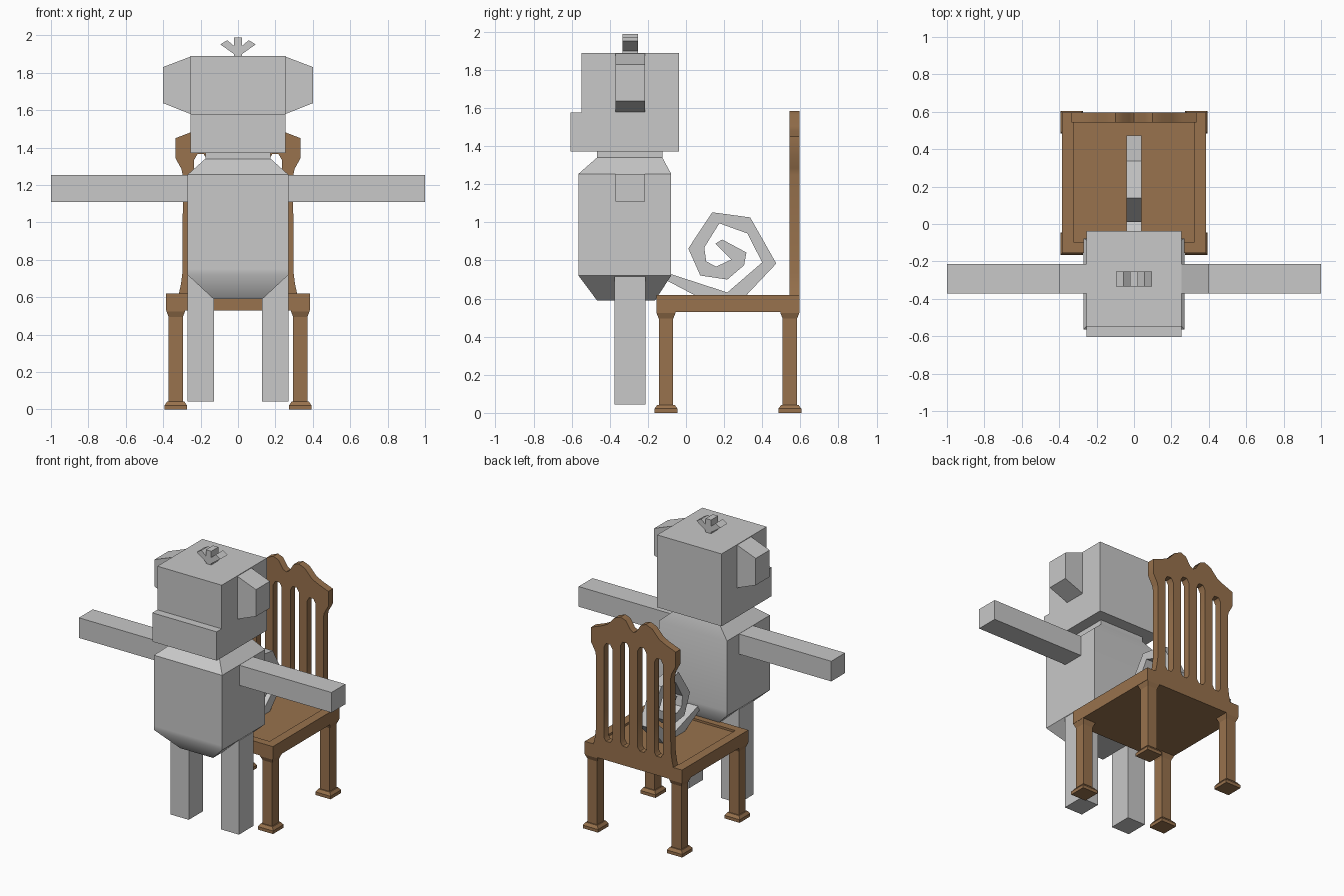
import bpy, bmesh, math

if "Cube" in bpy.data.objects:
    bpy.data.objects.remove(bpy.data.objects["Cube"])


def material(name, rgb):
    m = bpy.data.materials.new(name)
    m.diffuse_color = (*rgb, 1)
    m.use_nodes = True
    m.node_tree.nodes["Principled BSDF"].inputs["Base Color"].default_value = m.diffuse_color
    return m


GREY = material("plain grey", (0.58, 0.58, 0.58))
BROWN = material("wood brown", (0.314, 0.168, 0.074))


def finish(name, bm, mat):
    bmesh.ops.recalc_face_normals(bm, faces=bm.faces)
    me = bpy.data.meshes.new(name)
    bm.to_mesh(me)
    bm.free()
    me.materials.append(mat)
    ob = bpy.data.objects.new(name, me)
    bpy.context.collection.objects.link(ob)
    return ob


def smooth(ob, degrees):
    bpy.ops.object.select_all(action='DESELECT')
    ob.select_set(True)
    bpy.context.view_layer.objects.active = ob
    bpy.ops.object.shade_smooth_by_angle(angle=math.radians(degrees))


def loft(name, rings, mat):
    """Rectangular rings (z, x0, x1, y0, y1) joined in order and capped."""
    bm = bmesh.new()
    loops = [[bm.verts.new(p) for p in ((a, c, z), (b, c, z), (b, d, z), (a, d, z))]
             for z, a, b, c, d in rings]
    for r, s in zip(loops, loops[1:]):
        for i in range(4):
            j = (i + 1) % 4
            bm.faces.new((r[i], r[j], s[j], s[i]))
    bm.faces.new(loops[0])
    bm.faces.new(loops[-1])
    return finish(name, bm, mat)


def box(name, x0, x1, y0, y1, z0, z1, mat):
    return loft(name, [(z0, x0, x1, y0, y1), (z1, x0, x1, y0, y1)], mat)


def prism(name, points, mat):
    """Flat 3D outline given as two matching lists of corners."""
    bm = bmesh.new()
    a, b = ([bm.verts.new(p) for p in side] for side in points)
    bm.faces.new(a)
    bm.faces.new(b)
    for i in range(len(a)):
        j = (i + 1) % len(a)
        bm.faces.new((a[i], a[j], b[j], b[i]))
    return finish(name, bm, mat)


def front_prism(name, xz, y0, y1, mat):
    return prism(name, [[(x, y, z) for x, z in xz] for y in (y0, y1)], mat)


# Body with sloped shoulders and a softly shaded underside
body = loft("body", [
    (0.59, -0.13, 0.13, -0.467, -0.163),
    (0.72, -0.27, 0.27, -0.564, -0.078),
    (0.75, -0.27, 0.27, -0.564, -0.078),
    (1.255, -0.27, 0.27, -0.564, -0.078),
    (1.34, -0.175, 0.175, -0.467, -0.124),
    (1.372, -0.175, 0.175, -0.467, -0.124)], GREY)
smooth(body, 40)

# Head and muzzle
box("head", -0.255, 0.255, -0.548, -0.038, 1.372, 1.89, GREY)
box("muzzle", -0.255, 0.255, -0.605, -0.54, 1.372, 1.578, GREY)

# Ears, arms and legs on both sides
for s, side in ((-1, "left"), (1, "right")):
    front_prism(side + "_ear", [(s * x, z) for x, z in
                ((0.25, 1.888), (0.402, 1.83), (0.402, 1.638), (0.25, 1.578))],
                -0.371, -0.214, GREY)
    front_prism(side + "_arm", [(s * x, z) for x, z in
                ((0.26, 1.11), (1.0, 1.11), (1.0, 1.254), (0.26, 1.254))],
                -0.371, -0.214, GREY)
    front_prism(side + "_leg", [(s * x, z) for x, z in
                ((0.127, 0.043), (0.27, 0.043), (0.27, 0.715), (0.127, 0.715))],
                -0.375, -0.213, GREY)
    # Side hair prong
    front_prism(side + "_hair_prong", [(s * x, z) for x, z in
                ((0.0, 1.885), (0.095, 1.952), (0.057, 1.974), (0.0, 1.925))],
                -0.333, -0.253, GREY)
box("middle_hair_prong", -0.021, 0.021, -0.333, -0.253, 1.885, 1.988, GREY)

# Curled tail: outer edge inward, then inner edge back out (y, z)
outer = [(-0.13, 0.71), (0.07, 0.605), (0.305, 0.605), (0.474, 0.784),
         (0.337, 1.026), (0.138, 1.053), (0.012, 0.863), (0.075, 0.721),
         (0.217, 0.70), (0.305, 0.775), (0.317, 0.842), (0.19, 0.91)]
inner = [(0.154, 0.888), (0.238, 0.805), (0.159, 0.768), (0.106, 0.795),
         (0.096, 0.868), (0.175, 0.995), (0.322, 0.942), (0.40, 0.79),
         (0.217, 0.632), (-0.13, 0.745)]
prism("tail", [[(x, y, z) for y, z in outer + inner] for x in (-0.04, 0.04)], GREY)

# Seat with a shallow recessed panel
loft("seat", [
    (0.53, -0.385, 0.385, -0.156, 0.595),
    (0.62, -0.385, 0.385, -0.156, 0.595),
    (0.62, -0.32, 0.32, -0.10, 0.542),
    (0.605, -0.32, 0.32, -0.10, 0.542)], BROWN)

# Chair legs with stepped feet and flared tops
for sx, sn in ((-1, "left"), (1, "right")):
    for cy, fn in ((-0.105, "front"), (0.545, "back")):
        cx = sx * 0.333
        loft(f"chair_{fn}_{sn}_leg",
             [(z, cx - h, cx + h, cy - h, cy + h) for z, h in
              ((0, 0.06), (0.022, 0.06), (0.042, 0.046), (0.042, 0.038),
               (0.495, 0.038), (0.525, 0.05), (0.535, 0.05))], BROWN)

# Chair back: scrolled outline with four slots, as a filled curve
half = [(0.318, 0.61), (0.305, 0.67), (0.296, 0.74), (0.295, 1.25), (0.302, 1.285),
        (0.335, 1.345), (0.335, 1.45), (0.257, 1.48), (0.205, 1.505), (0.15, 1.565),
        (0.10, 1.585), (0.06, 1.57), (0.025, 1.515)]
outline = half + [(0, 1.50)] + [(-x, z) for x, z in reversed(half)]
splines = [outline]
for c, top in ((-0.2, 1.365), (-0.068, 1.41), (0.068, 1.41), (0.2, 1.365)):
    w = 0.034
    splines.append([(c - w, 0.69), (c - w * 0.5, 0.665), (c + w * 0.5, 0.665),
                    (c + w, 0.69), (c + w, top - 0.03), (c + w * 0.5, top),
                    (c - w * 0.5, top), (c - w, top - 0.03)])
cu = bpy.data.curves.new("chair_back", 'CURVE')
cu.dimensions = '2D'
cu.fill_mode = 'BOTH'
cu.extrude = 0.026
for pts in splines:
    sp = cu.splines.new('POLY')
    sp.points.add(len(pts) - 1)
    for p, (x, z) in zip(sp.points, pts):
        p.co = (x, z, 0, 1)
    sp.use_cyclic_u = True
temp = bpy.data.objects.new("back_curve", cu)
bpy.context.collection.objects.link(temp)
bpy.context.view_layer.update()
me = bpy.data.meshes.new_from_object(temp.evaluated_get(bpy.context.evaluated_depsgraph_get()))
bpy.data.objects.remove(temp)
bm = bmesh.new()
bm.from_mesh(me)
bpy.data.meshes.remove(me)
bmesh.ops.remove_doubles(bm, verts=bm.verts, dist=0.0005)
for v in bm.verts:
    x, z, d = v.co
    v.co = (x, 0.569 - d, z)
back = finish("chair_back", bm, BROWN)
smooth(back, 40)
